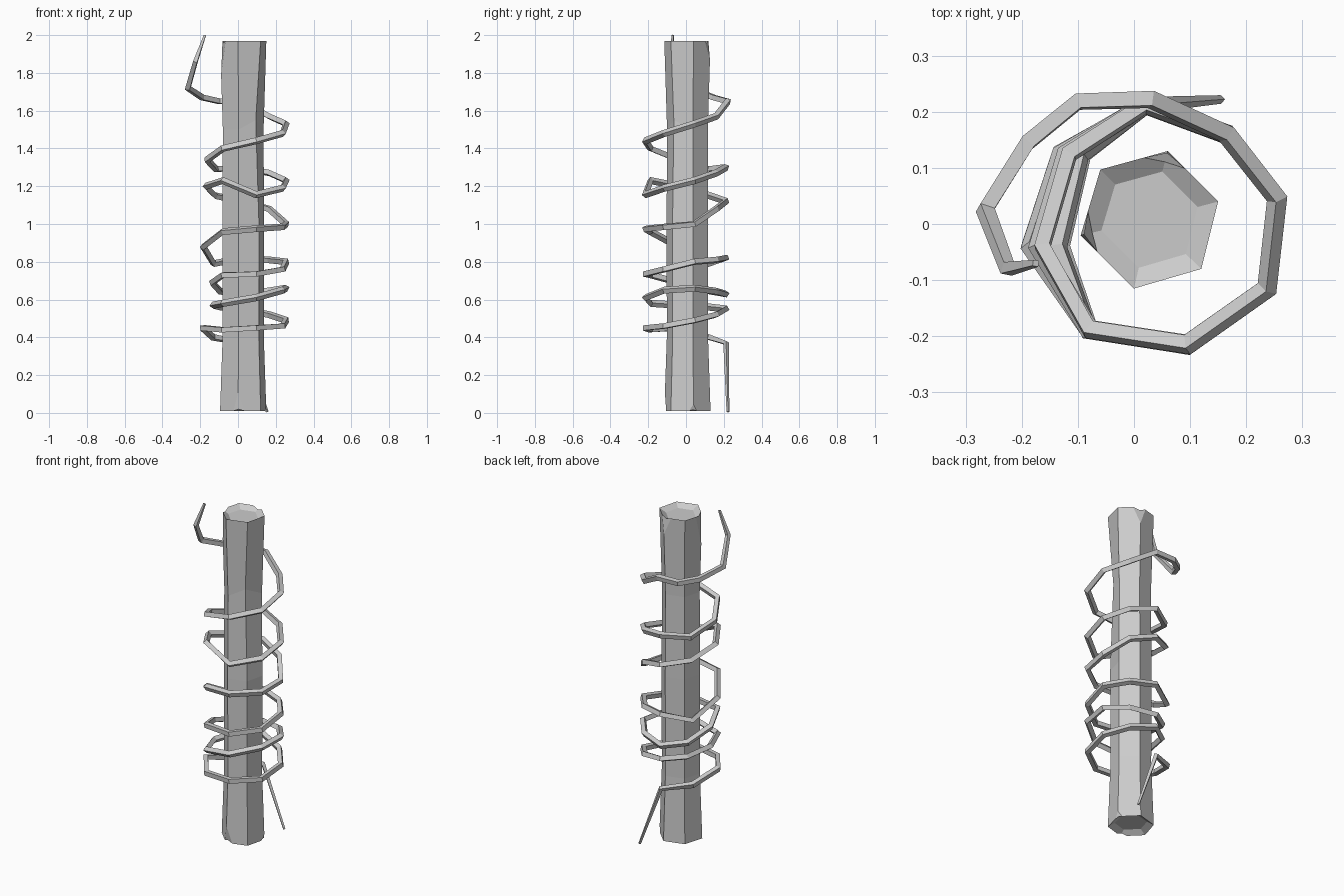
import bpy, bmesh
from mathutils import Vector

default = bpy.data.objects.get("Cube")
if default:
    bpy.data.objects.remove(default)

grey = bpy.data.materials.new("weathered grey")
grey.use_nodes = True
colour = (0.6, 0.6, 0.6, 1)
grey.diffuse_color = colour
grey.node_tree.nodes["Principled BSDF"].inputs["Base Color"].default_value = colour

# Hexagonal post section, counter-clockwise from the left corner
CENTRE = Vector((0.028, 0.008, 0))
CORNERS = [Vector((x, y, 0)) for x, y in
           ((0.15, 0.04), (0.06, 0.13), (-0.06, 0.097),
            (-0.095, -0.02), (0, -0.115), (0.12, -0.08))]
BOTTOM, TOP, DISH = 0.01, 1.97, 0.022


def add_ring(bm, z, scale):
    return [bm.verts.new(CENTRE + (c - CENTRE) * scale + Vector((0, 0, z)))
            for c in CORNERS]


def chip(bm, corner, end, depth, length):
    """Slice a sliver off one corner at the top or bottom end."""
    out = (CORNERS[corner] - CENTRE).normalized()
    up = Vector((0, 0, 1 if end == TOP else -1))
    point = CORNERS[corner] - out * depth + Vector((0, 0, end))
    normal = (out * length + up * depth).normalized()
    bmesh.ops.bisect_plane(bm, geom=bm.verts[:] + bm.edges[:] + bm.faces[:],
                           plane_co=point, plane_no=normal, clear_outer=True)
    bmesh.ops.holes_fill(bm, edges=[e for e in bm.edges if e.is_boundary], sides=0)


def build_post():
    bm = bmesh.new()
    # Waisted shaft with shallow dished ends
    levels = ((BOTTOM + DISH, 0.7), (BOTTOM, 1), (0.4, 0.89), (1.0, 0.9),
              (1.5, 0.88), (TOP, 1), (TOP - DISH, 0.7))
    rings = [add_ring(bm, z, s) for z, s in levels]
    for low, high in zip(rings, rings[1:]):
        for i in range(len(CORNERS)):
            j = (i + 1) % len(CORNERS)
            bm.faces.new((low[i], low[j], high[j], high[i]))
    bm.faces.new(rings[0][::-1])
    bm.faces.new(rings[-1])
    # Worn hollow on the front left edge
    rings[4][5].co += Vector((-0.015, 0.005, 0.05))
    # Chipped corners
    chip(bm, 1, TOP, 0.022, 0.12)
    chip(bm, 3, TOP, 0.022, 0.25)
    chip(bm, 4, BOTTOM, 0.018, 0.12)
    chip(bm, 0, BOTTOM, 0.012, 0.04)
    bmesh.ops.recalc_face_normals(bm, faces=bm.faces[:])
    mesh = bpy.data.meshes.new("post")
    bm.to_mesh(mesh)
    bm.free()
    mesh.materials.append(grey)
    post = bpy.data.objects.new("post", mesh)
    bpy.context.collection.objects.link(post)


def vine_path():
    # One turn: back, back right, right, front right, front left, left, back left
    loop = ((0.02, 0.212), (-0.12, 0.125), (-0.17, -0.04), (-0.08, -0.188),
            (0.095, -0.215), (0.237, -0.115), (0.255, 0.045), (0.165, 0.16))
    # Reach of each turn on the right side, then its heights in hundredths
    turns = ((1.1, (37, 40, 45, 44, 45, 46, 49, 52)),
             (0.78, (55, 56, 57, 58, 61, 65, 66, 64.5)),
             (0.8, (63, 64.5, 69, 73, 73.5, 76, 80, 81)),
             (1.08, (82, 79, 88, 96, 97.5, 98.5, 100, 108)),
             (1, (112, 115, 120, 123, 115.5, 119, 123, 127)),
             (0.96, (130, 129, 134, 40 + 100, 144, 148, 153, 157)))
    path = [(0.155, 0.222, 0.005)]
    for reach, heights in turns:
        for i, ((x, y), h) in enumerate(zip(loop, heights)):
            path.append((x * reach if i in (1, 2) else x, y, h / 100))
    # Loose upper end
    path += [(0.03, 0.222, 1.65), (-0.1, 0.218, 1.65), (-0.19, 0.145, 1.67),
             (-0.265, 0.025, 1.72), (-0.225, -0.08, 1.86), (-0.175, -0.07, 2)]
    return path


def build_vine():
    curve = bpy.data.curves.new("vine", "CURVE")
    curve.dimensions = "3D"
    curve.bevel_depth = 0.019
    curve.bevel_resolution = 0
    curve.use_fill_caps = True
    path = vine_path()
    spline = curve.splines.new("POLY")
    spline.points.add(len(path) - 1)
    for point, co in zip(spline.points, path):
        point.co = (*co, 1)
        point.radius = 1
    # Thin tips
    spline.points[0].radius = 0.4
    spline.points[1].radius = 0.8
    spline.points[-1].radius = 0.4
    spline.points[-2].radius = 0.8
    curve.materials.append(grey)
    vine = bpy.data.objects.new("vine", curve)
    bpy.context.collection.objects.link(vine)
    # Turn the tube into a flat-faced mesh
    bpy.context.view_layer.objects.active = vine
    vine.select_set(True)
    bpy.ops.object.convert(target="MESH")
    bpy.ops.object.shade_flat()


build_post()
build_vine()
